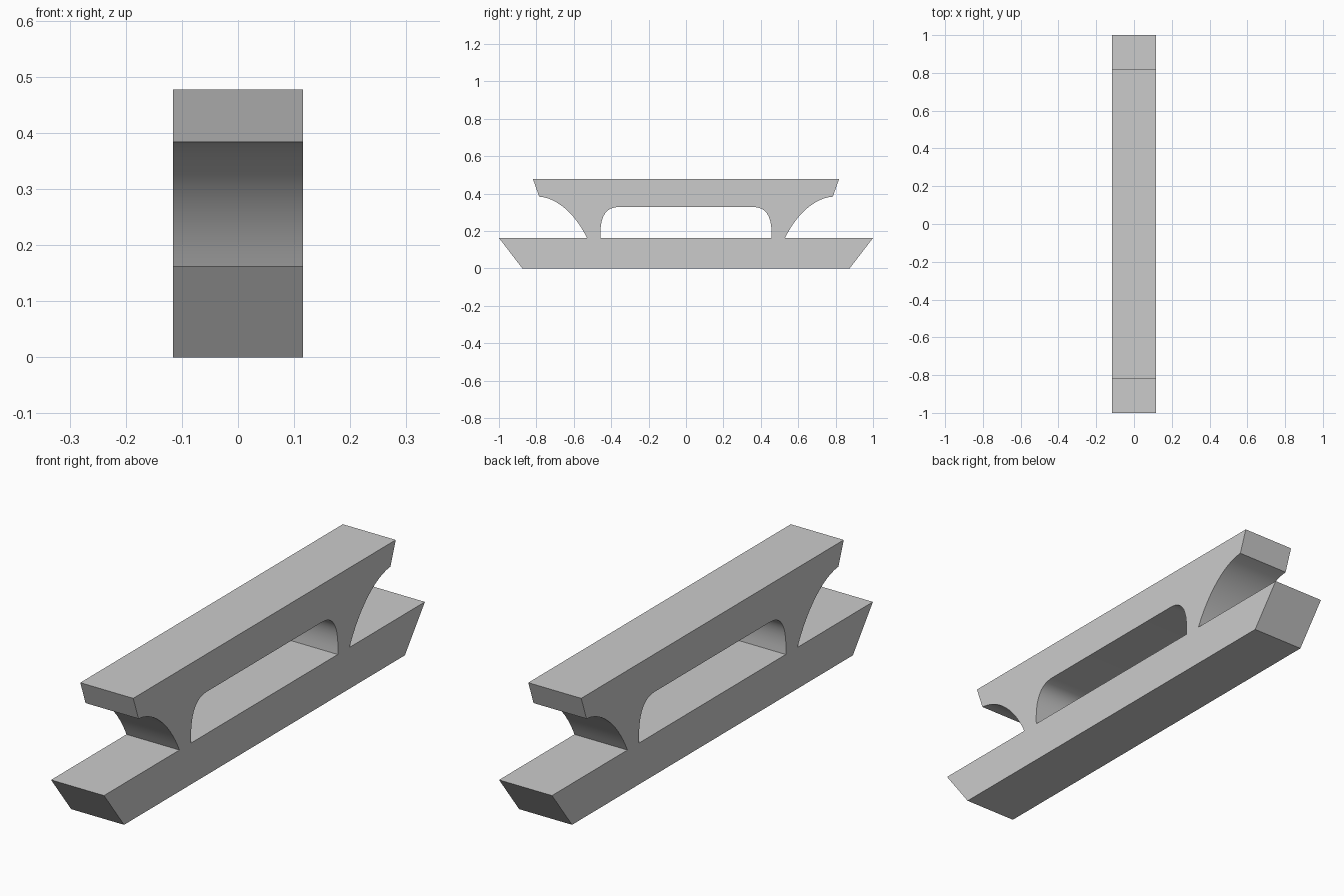
import bpy, bmesh
from mathutils import Vector, Matrix
from mathutils.geometry import interpolate_bezier

if "Cube" in bpy.data.objects:
    bpy.data.objects.remove(bpy.data.objects["Cube"])

HALF_WIDTH = 0.1155


def bezier(pts, n=14):
    return [tuple(p)[:2] for p in interpolate_bezier(*[Vector((a, b, 0)) for a, b in pts], n)]


def mirrored(half):
    # close a right-hand half outline (bottom to top) with its reflection
    return half + [(-y, z) for y, z in reversed(half)]


# outer silhouette: sloped base ends, flared concave legs, top bar
outer = mirrored(
    [(0.875, 0), (1.0, 0.163), (0.53, 0.163)]
    + bezier([(0.53, 0.163), (0.58, 0.27), (0.675, 0.375), (0.785, 0.384)])[1:]
    + [(0.818, 0.477)])
# window between the legs, rounded at the top corners
window = mirrored(
    bezier([(0.457, 0.163), (0.463, 0.275), (0.43, 0.328), (0.36, 0.328)]))

curve = bpy.data.curves.new("profile", 'CURVE')
curve.dimensions = '2D'
curve.fill_mode = 'BOTH'
curve.extrude = HALF_WIDTH
for outline in (outer, window):
    s = curve.splines.new('POLY')
    s.points.add(len(outline) - 1)
    for p, (y, z) in zip(s.points, outline):
        p.co = (y, z, 0, 1)
    s.use_cyclic_u = True

# extrude the profile across x and turn it into a clean mesh
obj = bpy.data.objects.new("bench_frame", curve)
bpy.context.collection.objects.link(obj)
bpy.context.view_layer.objects.active = obj
obj.select_set(True)
bpy.ops.object.convert(target='MESH')
obj = bpy.context.view_layer.objects.active
# profile x, y, depth become world y, z, x
obj.data.transform(Matrix(((0, 0, 1, 0), (1, 0, 0, 0), (0, 1, 0, 0), (0, 0, 0, 1))))

bm = bmesh.new()
bm.from_mesh(obj.data)
bmesh.ops.remove_doubles(bm, verts=bm.verts, dist=1e-4)
bmesh.ops.recalc_face_normals(bm, faces=bm.faces)
bm.to_mesh(obj.data)
bm.free()

bpy.ops.object.shade_smooth_by_angle(angle=0.45)
